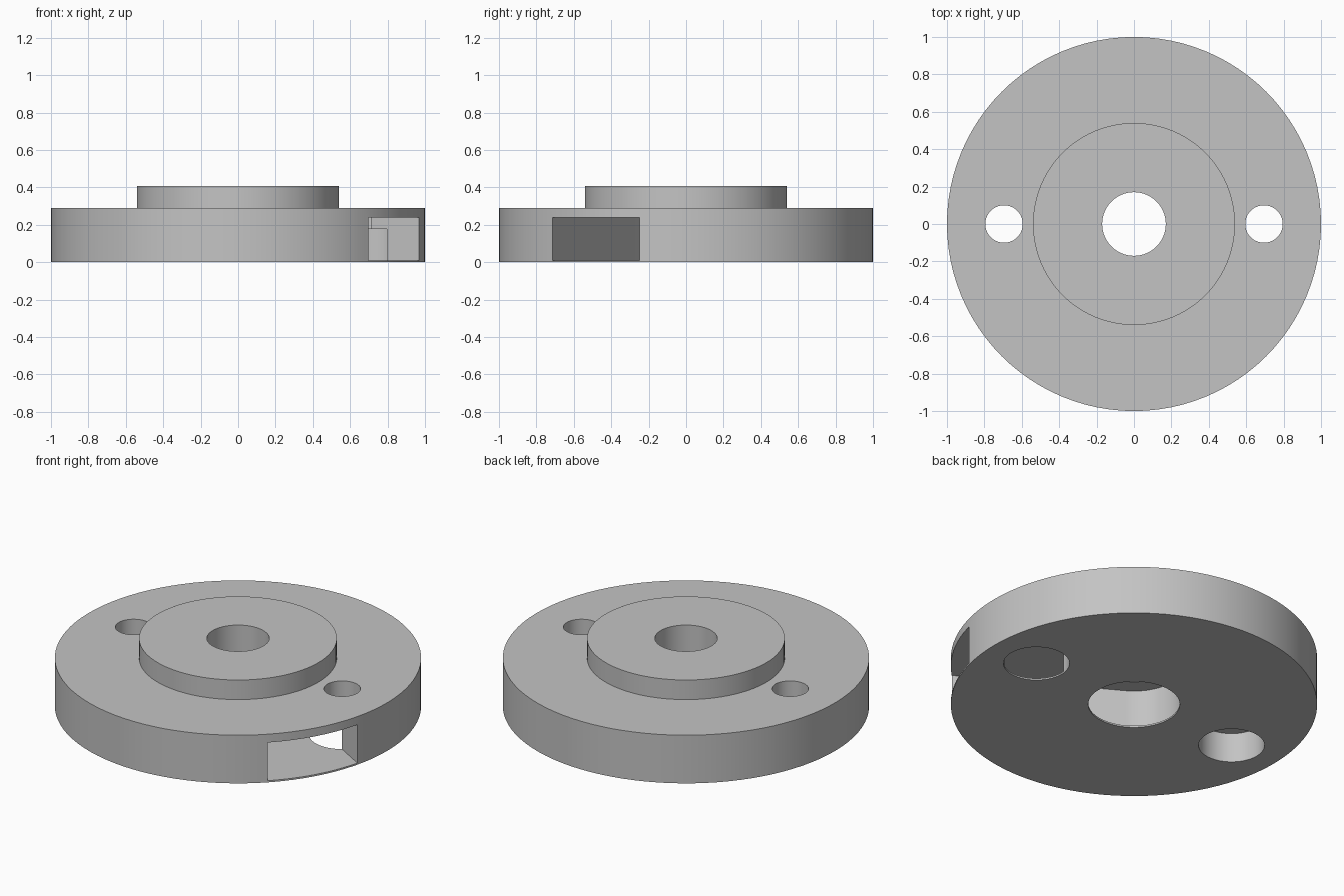
import bpy, bmesh, math

if "Cube" in bpy.data.objects:
    bpy.data.objects.remove(bpy.data.objects["Cube"])

SEG = 96


def new_object(name, bm):
    bmesh.ops.recalc_face_normals(bm, faces=bm.faces)
    mesh = bpy.data.meshes.new(name)
    bm.to_mesh(mesh)
    bm.free()
    obj = bpy.data.objects.new(name, mesh)
    bpy.context.collection.objects.link(obj)
    return obj


def stepped_cylinder(name, profile, cx=0.0):
    """Closed solid of revolution from (radius, z) pairs, bottom to top."""
    bm = bmesh.new()
    rings = [[bm.verts.new((cx + r * math.cos(2 * math.pi * i / SEG),
                            r * math.sin(2 * math.pi * i / SEG), z))
              for i in range(SEG)] for r, z in profile]
    for a, b in zip(rings, rings[1:]):
        for i in range(SEG):
            j = (i + 1) % SEG
            bm.faces.new((a[i], a[j], b[j], b[i]))
    bm.faces.new(rings[0][::-1])
    bm.faces.new(rings[-1])
    return new_object(name, bm)


def round_ended_slot(name, half_width, length, z0, z1, angle):
    """Slot with a half-round end at the origin, running outward at an angle."""
    pts = [(length, -half_width), (length, half_width)]
    n = SEG // 2
    for i in range(n + 1):
        t = math.pi / 2 + math.pi * i / n
        pts.append((half_width * math.cos(t), half_width * math.sin(t)))
    c, s = math.cos(angle), math.sin(angle)
    bm = bmesh.new()
    lo, hi = [[bm.verts.new((x * c - y * s, x * s + y * c, z)) for x, y in pts]
              for z in (z0, z1)]
    bm.faces.new(lo[::-1])
    bm.faces.new(hi)
    for i in range(len(pts)):
        j = (i + 1) % len(pts)
        bm.faces.new((lo[i], lo[j], hi[j], hi[i]))
    return new_object(name, bm)


# Disc with raised central boss
flange = stepped_cylinder("flange_body",
                          [(1.0, 0), (1.0, 0.29), (0.54, 0.29), (0.54, 0.408)])

# Central bore, two counterbored side holes, and the side-entry slot
cutters = [stepped_cylinder("bore_cutter",
                            [(0.25, -0.1), (0.25, 0.1), (0.17, 0.1), (0.17, 0.6)])]
for side in (-1, 1):
    cutters.append(stepped_cylinder(
        "side_hole_cutter",
        [(0.18, -0.1), (0.18, 0.178), (0.1, 0.178), (0.1, 0.6)], side * 0.695))
cutters.append(round_ended_slot("slot_cutter", 0.27, 1.2, 0.01, 0.24,
                                math.radians(-30)))

bpy.context.view_layer.objects.active = flange
for cutter in cutters:
    mod = flange.modifiers.new("cut", 'BOOLEAN')
    mod.operation = 'DIFFERENCE'
    mod.solver = 'EXACT'
    mod.object = cutter
    bpy.ops.object.modifier_apply(modifier=mod.name)
    bpy.data.objects.remove(cutter)

# Single grey finish
grey = bpy.data.materials.new("plain_grey")
grey.diffuse_color = (0.55, 0.55, 0.55, 1)
grey.use_nodes = True
grey.node_tree.nodes["Principled BSDF"].inputs["Base Color"].default_value = grey.diffuse_color
flange.data.materials.clear()
flange.data.materials.append(grey)

bpy.ops.object.select_all(action='DESELECT')
flange.select_set(True)
bpy.ops.object.shade_smooth_by_angle(angle=math.radians(30))
